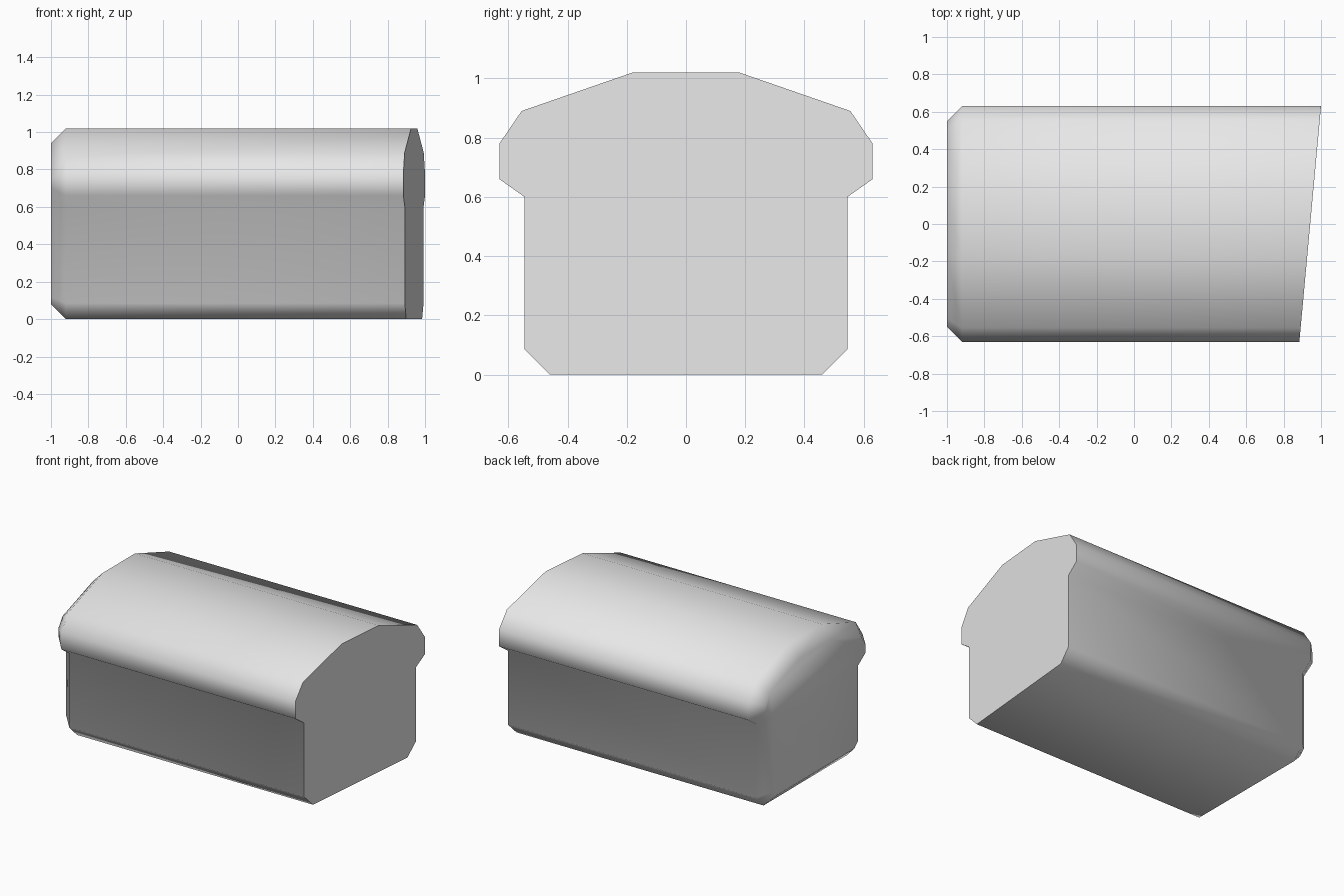
import bpy
import bmesh
from mathutils import Vector

cube = bpy.data.objects.get("Cube")
if cube:
    bpy.data.objects.remove(cube, do_unlink=True)

# Plain light grey finish
grey = bpy.data.materials.new("light_grey")
grey.use_nodes = True
colour = (0.8, 0.8, 0.8, 1.0)
grey.diffuse_color = colour
grey.node_tree.nodes["Principled BSDF"].inputs["Base Color"].default_value = colour

# Half cross-section (y, z) from bottom to crown, mirrored to the full outline
half = [(0.46, 0), (0.545, 0.085), (0.545, 0.6), (0.63, 0.66),
        (0.63, 0.78), (0.555, 0.89), (0.18, 1.02)]
outline = [Vector(p) for p in half + [(-y, z) for y, z in reversed(half)]]
BEVEL = 0.08


def inset(points, distance):
    """Move every edge of a counter-clockwise outline inwards."""
    result = []
    for i, p in enumerate(points):
        a = (p - points[i - 1]).normalized()
        b = (points[(i + 1) % len(points)] - p).normalized()
        n1, n2 = Vector((-a.y, a.x)), Vector((-b.y, b.x))
        result.append(p + (n1 + n2) * distance / (1 + n1.dot(n2)))
    return result


def slanted_end(y):
    return 0.942 + 0.092 * y


# Body: bevelled end, long sides and flat slanted end
bm = bmesh.new()
rings = [
    [bm.verts.new((-1, p.x, p.y)) for p in inset(outline, BEVEL)],
    [bm.verts.new((-1 + BEVEL, p.x, p.y)) for p in outline],
    [bm.verts.new((slanted_end(p.x), p.x, p.y)) for p in outline],
]
for first, second in zip(rings, rings[1:]):
    for i in range(len(outline)):
        bm.faces.new((first[i - 1], first[i], second[i], second[i - 1]))
bm.faces.new(rings[0])
cut_face = bm.faces.new(rings[-1])
bmesh.ops.recalc_face_normals(bm, faces=bm.faces)

# Soft shading everywhere except around the cut end
for face in bm.faces:
    face.smooth = True
cut_face.smooth = False
for edge in cut_face.edges:
    edge.smooth = False

mesh = bpy.data.meshes.new("bar_body")
bm.to_mesh(mesh)
bm.free()
mesh.materials.append(grey)
body = bpy.data.objects.new("bar_body", mesh)
bpy.context.collection.objects.link(body)
